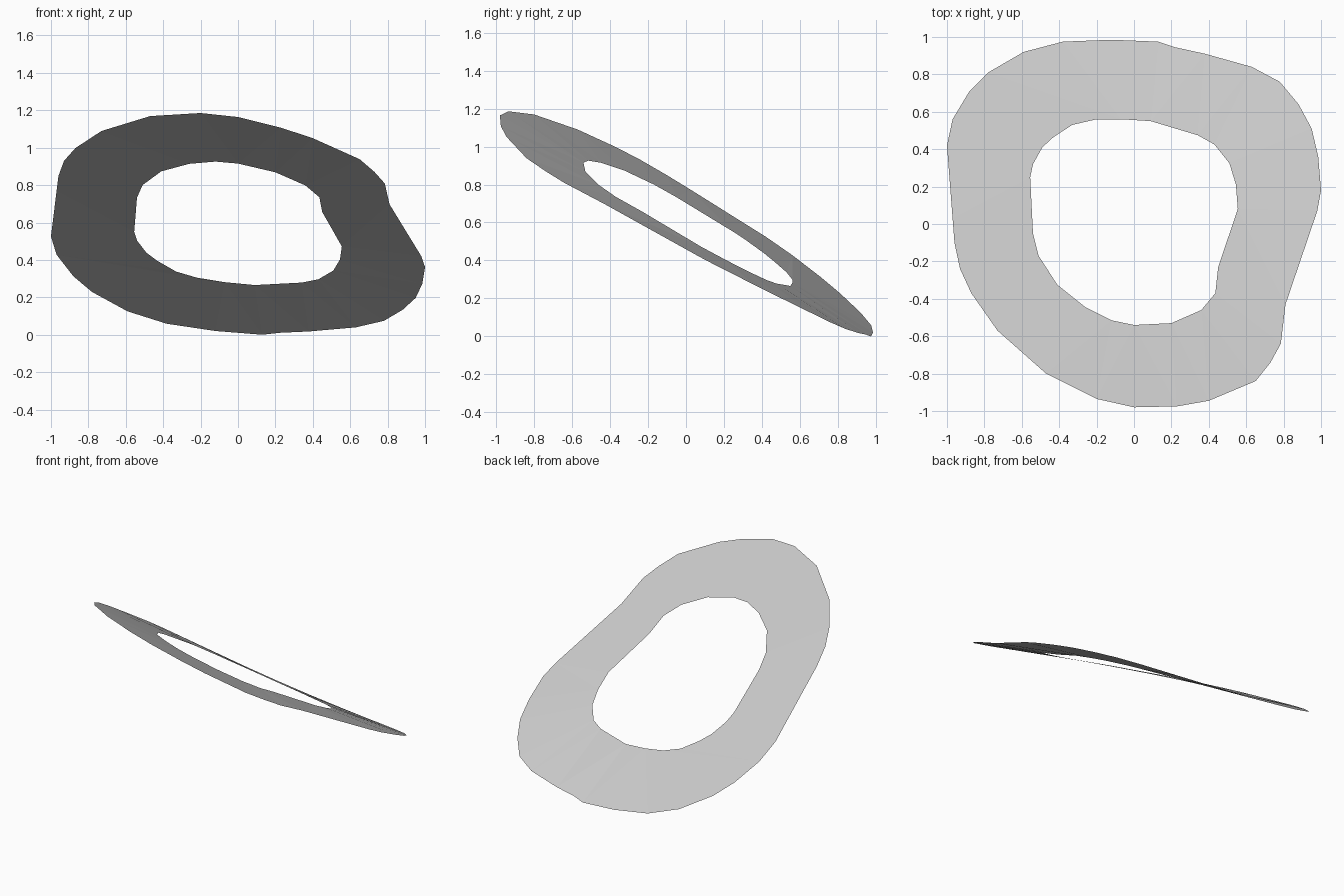
import bpy
import bmesh

# Remove the default cube
cube = bpy.data.objects.get("Cube")
if cube:
    bpy.data.objects.remove(cube, do_unlink=True)

# Plan outlines of the sheet, clockwise from the back
OUTER_RIM = [
    (-.12, .985), (.13, .975), (.22, .945), (.38, .91), (.63, .84), (.78, .76),
    (.88, .64), (.95, .51), (.985, .36), (1, .18), (.98, .07), (.81, -.43),
    (.785, -.64), (.73, -.74), (.65, -.84), (.4, -.945), (.23, -.975), (0, -.98),
    (-.2, -.935), (-.47, -.8), (-.73, -.57), (-.87, -.37), (-.93, -.24),
    (-.96, -.1), (-.97, .03), (-1, .42), (-.97, .56), (-.88, .71), (-.78, .81),
    (-.59, .92), (-.38, .975),
]
INNER_RIM = [
    (-.07, .56), (.09, .55), (.34, .475), (.43, .425), (.51, .325), (.545, .21),
    (.555, .08), (.45, -.23), (.435, -.37), (.36, -.46), (.2, -.53), (0, -.54),
    (-.12, -.515), (-.26, -.445), (-.41, -.325), (-.51, -.17), (-.54, -.05),
    (-.555, .25), (-.54, .32), (-.49, .41), (-.43, .465), (-.33, .53), (-.2, .56),
]


def warped_height(x, y):
    """Tilted plane with a gentle saddle twist."""
    tilt = .61 - .171 * x - .583 * y
    saddle = .0185 * (x * x - y * y) + .067 * x * y
    ripple = .006 * (3 * x * x * y - y ** 3)
    return tilt + saddle + ripple


def add_rim(bm, outline):
    """Add a closed loop of edges lying on the warped surface."""
    verts = [bm.verts.new((x, y, warped_height(x, y))) for x, y in outline]
    return [bm.edges.new((a, b)) for a, b in zip(verts, verts[1:] + verts[:1])]


def make_material(name, color):
    material = bpy.data.materials.new(name)
    material.use_nodes = True
    material.diffuse_color = color
    shader = next(n for n in material.node_tree.nodes if n.type == "BSDF_PRINCIPLED")
    shader.inputs["Base Color"].default_value = color
    return material


# Thin open ring filled between the two rims
bm = bmesh.new()
rims = add_rim(bm, OUTER_RIM) + add_rim(bm, INNER_RIM)
bmesh.ops.triangle_fill(bm, edges=rims, use_beauty=True, normal=(0, 0, 1))

# Face upward and rest on the floor
for face in bm.faces:
    face.normal_update()
    if face.normal.z < 0:
        face.normal_flip()
lowest = min(v.co.z for v in bm.verts)
bmesh.ops.translate(bm, verts=bm.verts, vec=(0, 0, -lowest))

mesh = bpy.data.meshes.new("warped_ring")
bm.to_mesh(mesh)
bm.free()
mesh.materials.append(make_material("light_grey", (.6, .6, .6, 1)))
ring = bpy.data.objects.new("warped_ring", mesh)
bpy.context.collection.objects.link(ring)
